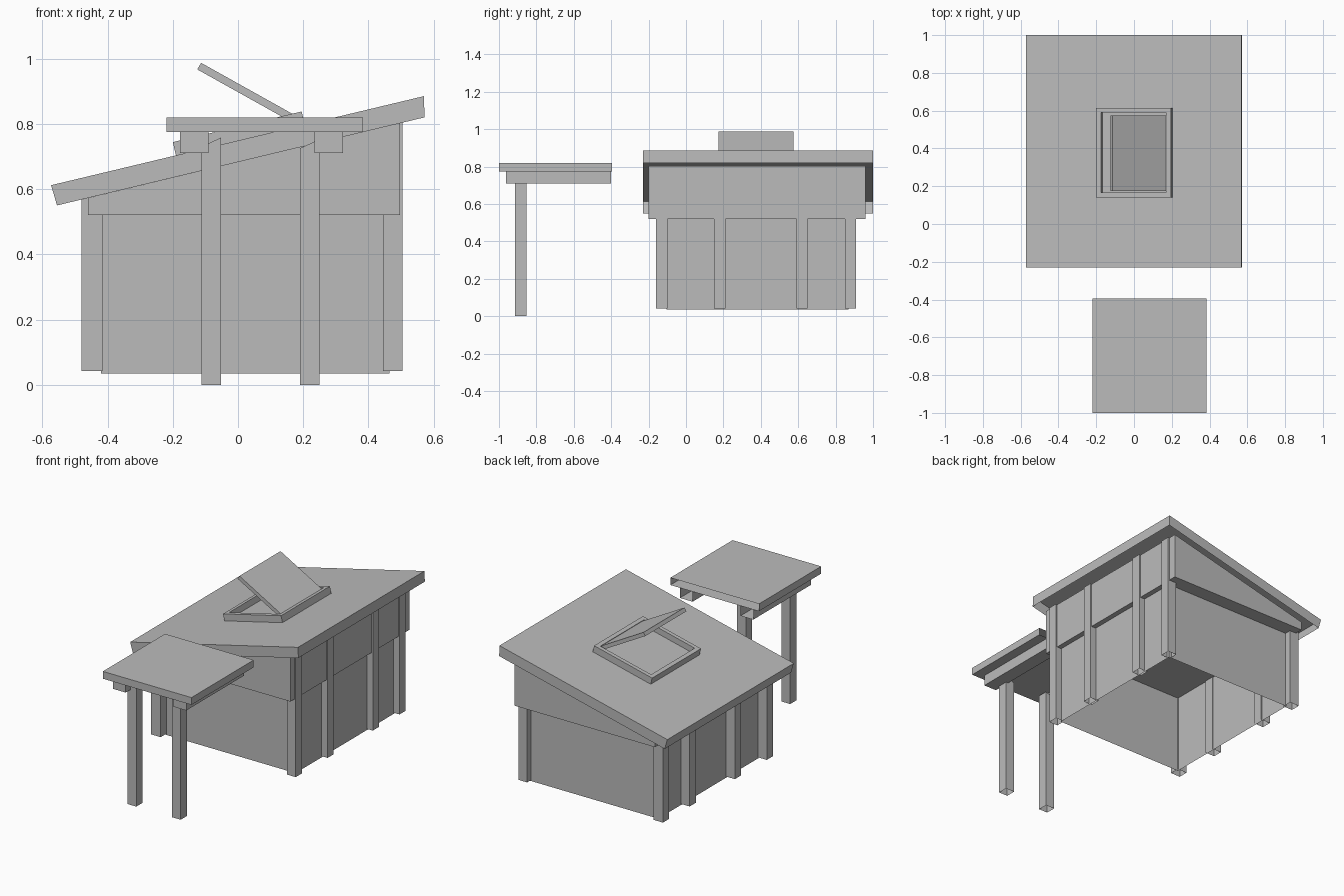
import bpy
import bmesh
from mathutils import Vector

cube = bpy.data.objects.get("Cube")
if cube:
    bpy.data.objects.remove(cube, do_unlink=True)

grey = bpy.data.materials.new("plain_grey")
grey.use_nodes = True
grey.diffuse_color = (0.5, 0.5, 0.5, 1)
grey.node_tree.nodes["Principled BSDF"].inputs["Base Color"].default_value = (0.5, 0.5, 0.5, 1)

DOWN, BACK = Vector((0, 0, -1)), Vector((0, 1, 0))
SLOPE = 0.24


def under(x):
    """Height of the roof's lower edge plane."""
    return 0.683 + SLOPE * x


def prism(name, profile, y0, y1, open_sides=(), recess=None):
    """Extrude an x-z profile along y, leaving out the faces on open sides."""
    bm = bmesh.new()
    face = bm.faces.new([bm.verts.new((x, y0, z)) for x, z in profile])
    geom = bmesh.ops.extrude_face_region(bm, geom=[face], use_keep_orig=True)["geom"]
    verts = [v for v in geom if isinstance(v, bmesh.types.BMVert)]
    bmesh.ops.translate(bm, verts=verts, vec=(0, y1 - y0, 0))
    bmesh.ops.recalc_face_normals(bm, faces=bm.faces)
    bm.normal_update()
    if recess:
        # Sink the inset middle of the upper face to leave a rim
        top = max(bm.faces, key=lambda f: f.normal.z)
        normal = top.normal.copy()
        bmesh.ops.inset_individual(bm, faces=[top], thickness=recess)
        inner = bmesh.ops.extrude_face_region(bm, geom=[top])["geom"]
        bmesh.ops.translate(bm, vec=-normal * recess,
                            verts=[v for v in inner if isinstance(v, bmesh.types.BMVert)])
        if top.is_valid:
            bm.faces.remove(top)
    gone = [f for f in bm.faces if any(f.normal.dot(d) > 0.9 for d in open_sides)]
    bmesh.ops.delete(bm, geom=gone, context='FACES')
    mesh = bpy.data.meshes.new(name)
    bm.to_mesh(mesh)
    bm.free()
    mesh.materials.append(grey)
    obj = bpy.data.objects.new(name, mesh)
    bpy.context.collection.objects.link(obj)
    return obj


def block(name, x0, x1, y0, y1, z0, z1, open_sides=(), z2=None):
    """Box whose top may slope from z1 to z2."""
    z2 = z1 if z2 is None else z2
    return prism(name, [(x0, z0), (x1, z0), (x1, z2), (x0, z1)], y0, y1, open_sides)


# Shed body: lower walls, wider upper walls following the roof
block("lower_walls", -0.42, 0.465, -0.105, 0.87, 0.035, 0.53, [DOWN])
block("upper_walls", -0.46, 0.497, -0.2, 0.96, 0.52, under(-0.46), z2=under(0.497))

# Wall posts, a row on each side
for side, x0, x1 in (("right", -0.48, -0.415), ("left", 0.445, 0.505)):
    for i, y in enumerate((-0.16, 0.15, 0.59, 0.85)):
        block(f"{side}_wall_post_{i + 1}", x0, x1, y, y + 0.06, 0.042,
              under(x0), [DOWN], under(x1))

# Hollow sloping roof with a rim
prism("roof", [(-0.555, 0.55), (0.572, 0.82), (0.57, 0.885), (-0.573, 0.612)],
      -0.23, 1.0, [DOWN])

# Roof hatch: raised frame and propped lid
prism("hatch_frame", [(-0.19, 0.702), (0.205, 0.797), (0.195, 0.838), (-0.2, 0.744)],
      0.14, 0.615, recess=0.036)
prism("hatch_lid", [(-0.125, 0.967), (0.16, 0.808), (0.172, 0.828), (-0.113, 0.987)],
      0.175, 0.575)

# Free-standing porch: slab, two beams, two posts
block("porch_slab", -0.22, 0.383, -1.0, -0.395, 0.775, 0.82, [BACK])
for side, beam_x, post_x, post_top in (("right", -0.178, -0.112, 0.73),
                                       ("left", 0.235, 0.19, 0.725)):
    block(f"{side}_porch_beam", beam_x, beam_x + 0.087, -0.963, -0.4, 0.71, 0.775, [BACK])
    block(f"{side}_porch_post", post_x, post_x + 0.06, -0.915, -0.853, 0, post_top,
          [DOWN], post_top + 0.028)
